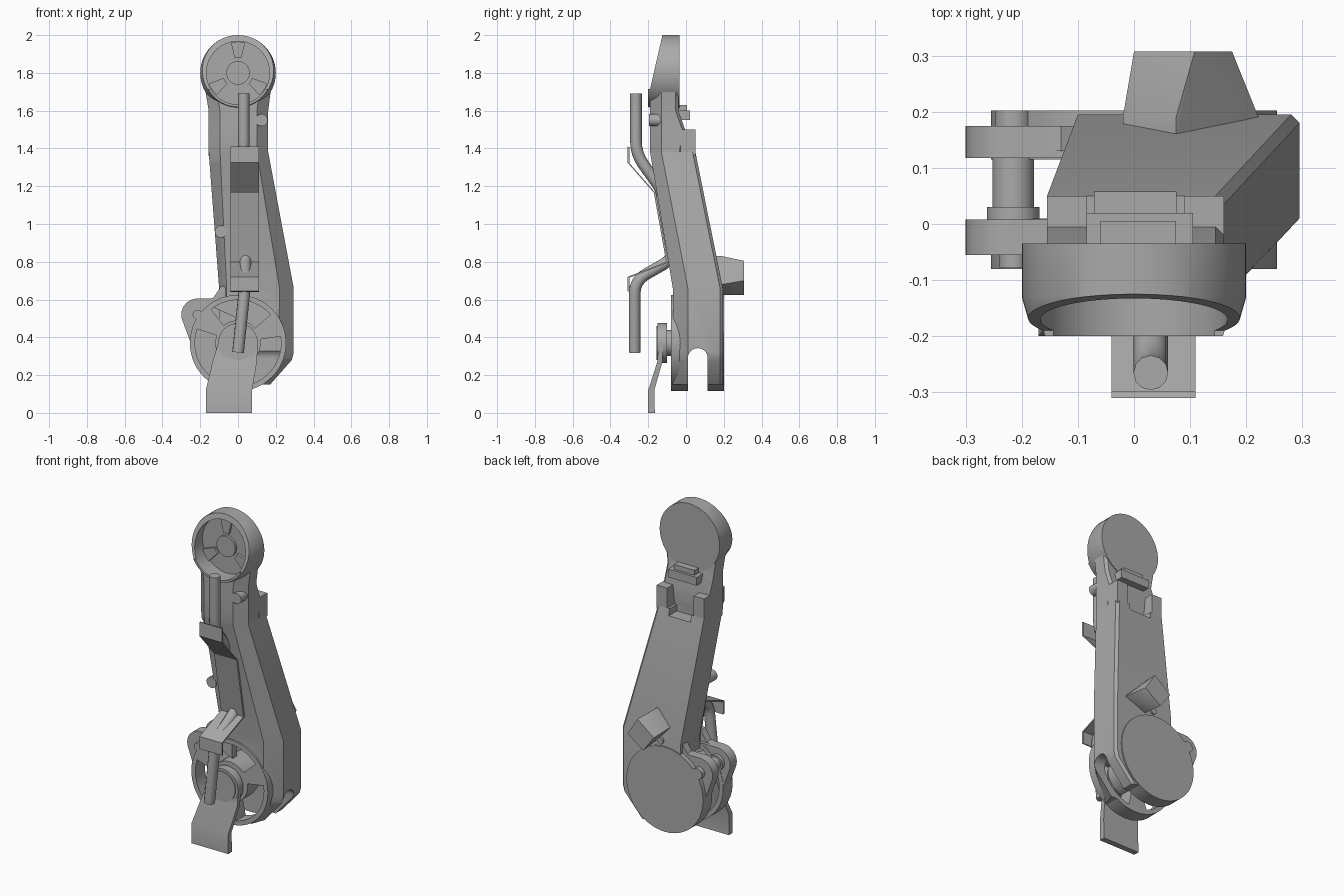
import bpy, bmesh
from math import sin, cos, pi, radians
from mathutils import Vector

cube = bpy.data.objects.get("Cube")
if cube:
    bpy.data.objects.remove(cube)

grey = bpy.data.materials.new("plain grey")
grey.use_nodes = True
grey.diffuse_color = (0.4, 0.4, 0.4, 1)
grey.node_tree.nodes["Principled BSDF"].inputs["Base Color"].default_value = (0.4, 0.4, 0.4, 1)


def finish(name, bm):
    bmesh.ops.recalc_face_normals(bm, faces=bm.faces)
    mesh = bpy.data.meshes.new(name)
    bm.to_mesh(mesh)
    bm.free()
    mesh.materials.append(grey)
    ob = bpy.data.objects.new(name, mesh)
    bpy.context.collection.objects.link(ob)
    return ob


def loft(name, rings):
    """Skin a list of point rings and cap both ends."""
    bm = bmesh.new()
    rows = [[bm.verts.new(p) for p in ring] for ring in rings]
    n = len(rows[0])
    for a, b in zip(rows, rows[1:]):
        for i in range(n):
            j = (i + 1) % n
            bm.faces.new((a[i], a[j], b[j], b[i]))
    bm.faces.new(rows[0])
    bm.faces.new(rows[-1])
    return finish(name, bm)


def hull(name, points):
    bm = bmesh.new()
    for p in points:
        bm.verts.new(p)
    out = bmesh.ops.convex_hull(bm, input=bm.verts)
    bmesh.ops.delete(bm, geom=list({v for v in out["geom_interior"] if isinstance(v, bmesh.types.BMVert)}), context="VERTS")
    bmesh.ops.dissolve_limit(bm, angle_limit=0.01, verts=bm.verts, edges=bm.edges)
    return finish(name, bm)


def prism(name, outline, y0, y1):
    return loft(name, [[(x, y, z) for x, z in outline] for y in (y0, y1)])


def box(name, x0, x1, y0, y1, z0, z1):
    return prism(name, [(x0, z0), (x1, z0), (x1, z1), (x0, z1)], y0, y1)


def circle(x, z, r, n=56):
    return [(x + r * cos(2 * pi * i / n), z + r * sin(2 * pi * i / n)) for i in range(n)]


def cyl(name, x, z, r, y0, y1):
    return prism(name, circle(x, z, r), y0, y1)


def sector(name, x, z, r0, r1, mid, half, y0, y1, n=12):
    angles = [radians(mid - half + 2 * half * i / n) for i in range(n + 1)]
    outer = [(x + r1 * cos(a), z + r1 * sin(a)) for a in angles]
    inner = [(x + r0 * cos(a), z + r0 * sin(a)) for a in reversed(angles)]
    return prism(name, outer + inner, y0, y1)


def boolean(target, tools, operation="DIFFERENCE"):
    bpy.context.view_layer.objects.active = target
    for tool in tools:
        mod = target.modifiers.new("cut", "BOOLEAN")
        mod.operation = operation
        mod.solver = "EXACT"
        mod.object = tool
        bpy.ops.object.modifier_apply(modifier=mod.name)
        bpy.data.objects.remove(tool)


def section(z, xl, xr, front, mid, back, in_l, in_r):
    """Chamfered cross-section of the arm at one height."""
    return [(xl + in_l, front, z), (xr - in_r, front, z), (xr, mid, z),
            (xr, back - 0.015, z), (xr - 0.015, back, z), (xl, back, z), (xl, mid, z)]


PIVOT = (0.0, 0.37)
HEAD = (0.0, 1.8)
LUG = (-0.215, 0.52)

# Arm body: tapered chamfered beam
arm = loft("arm_body", [
    section(0.15, -0.07, 0.17, -0.07, 0.01, 0.195, 0.02, 0.03),
    section(0.28, -0.1, 0.285, -0.07, 0.01, 0.195, 0.04, 0.08),
    section(0.32, -0.1, 0.295, -0.07, 0.01, 0.195, 0.04, 0.08),
    section(0.66, -0.1, 0.295, -0.07, 0.01, 0.195, 0.04, 0.075),
    section(1.38, -0.155, 0.16, -0.19, -0.13, 0.05, 0.06, 0.06)])
neck = loft("neck", [
    section(1.33, -0.15, 0.16, -0.18, -0.13, -0.02, 0.06, 0.06),
    section(1.38, -0.155, 0.16, -0.19, -0.13, -0.02, 0.06, 0.06),
    section(1.5, -0.155, 0.16, -0.19, -0.13, -0.005, 0.06, 0.06),
    section(1.6, -0.155, 0.16, -0.19, -0.13, -0.04, 0.06, 0.06),
    section(1.72, -0.175, 0.175, -0.19, -0.13, -0.04, 0.06, 0.06)])
boolean(arm, [box("recess_cutter", -0.07, 0.075, -0.02, 0.2, 1.34, 1.6)])

# Fork slot, rounded at the top, running across the lower end
slot = [(0.01, -0.1), (0.115, -0.1)] + [
    (0.0625 + 0.0525 * cos(pi * i / 16), 0.29 + 0.0525 * sin(pi * i / 16)) for i in range(17)]
boolean(arm, [loft("slot_cutter", [[(x, y, z) for y, z in slot] for x in (-0.6, 0.6)])])

# Top posts either side of the rear recess
for side, x0, x1 in (("right", -0.155, -0.085), ("left", 0.09, 0.16)):
    box("post_" + side, x0, x1, -0.03, 0.05, 1.36, 1.5)
box("collar", -0.085, 0.105, -0.06, 0.02, 1.55, 1.6)
box("collar_step", -0.06, 0.075, -0.06, 0.005, 1.6, 1.63)

# Round head with a sloping front face and a dished pocket
head = loft("head", [[(x, y, z) for x, z in circle(*HEAD, r)]
                     for y, r in ((-0.035, 0.2), (-0.13, 0.2), (-0.2, 0.18))])
for part in (head, neck):
    slope = loft("slope_cutter", [[(x, -0.125, 2.0), (x, -0.19, 1.715), (x, -0.4, 1.715), (x, -0.4, 2.2),
                                   (x, -0.08, 2.2)] for x in (-0.5, 0.5)])
    boolean(part, [slope, cyl("pocket_cutter", *HEAD, 0.167, -0.3, -0.1)])
cyl("head_boss", *HEAD, 0.062, -0.115, -0.09)
for i, angle in enumerate((90, 213, 327)):
    sector("head_lug_%d" % i, *HEAD, 0.08, 0.165, angle, 13, -0.115, -0.09)

# Pivot discs with rounded lug brackets, windowed at the front
front_disc = cyl("front_disc", *PIVOT, 0.255, -0.08, 0.01)
bracket_front = hull("bracket_front", [(x, y, z) for y in (-0.055, 0.008)
                                       for x, z in circle(*LUG, 0.085) + circle(*PIVOT, 0.235)])
for part in (front_disc, bracket_front, arm):
    cutters = [sector("window_cutter", *PIVOT, 0.12, 0.228, a, 44, -0.3, 0.1) for a in (85, 205, 325)]
    boolean(part, cutters)
cyl("back_disc", *PIVOT, 0.255, 0.115, 0.202)
hull("bracket_back", [(x, y, z) for y in (0.118, 0.175)
                      for x, z in circle(*LUG, 0.085) + circle(*PIVOT, 0.235)])
for y0, y1 in ((-0.065, 0.005), (0.12, 0.19)):
    prism("web_%d" % (y0 > 0), [(-0.2, 0.59), (-0.13, 0.61), (-0.09, 0.67), (0.0, 0.68), (0.0, 0.5)],
          y0 + 0.01, y1 - 0.015)
cyl("lug_pin", *LUG, 0.037, 0.0, 0.13)
cyl("lug_pin_collar", *LUG, 0.047, 0.0, 0.03)
cyl("lug_nut_front", *LUG, 0.025, -0.078, -0.05)
cyl("lug_nut_back", *LUG, 0.033, 0.17, 0.202)

# Foot lever on the front pivot
cyl("lever_hub", *PIVOT, 0.105, -0.15, -0.1)
cyl("lever_hub_rim", *PIVOT, 0.09, -0.156, -0.14)
cyl("lever_axle", *PIVOT, 0.07, -0.11, -0.05)
levels = [(0.0, -0.17, 0.075, -0.2, -0.165), (0.12, -0.17, 0.075, -0.2, -0.168),
          (0.27, -0.135, 0.1, -0.152, -0.125), (0.37, -0.105, 0.105, -0.145, -0.12)]
loft("foot_lever", [[(x0, y0, z), (x1, y0, z), (x1, y1, z), (x0, y1, z)]
                    for z, x0, x1, y0, y1 in levels])

# Bent cover strip, flared away from the arm at both ends
path = [(-0.305, 1.41), (-0.305, 1.325), (-0.165, 1.165), (-0.1, 0.8), (-0.305, 0.72), (-0.305, 0.645)]
strip = [(y - 0.005, z) for y, z in path] + [(y + 0.007, z - 0.004) for y, z in reversed(path)]
loft("cover_strip", [[(x, y, z) for y, z in strip] for x in (-0.04, 0.11)])
# Pad holding the strip against the sloping arm front
loft("strip_pad", [[(x, -0.16, 1.15), (x, -0.105, 0.82), (x, -0.07, 0.82), (x, -0.12, 1.15)]
                   for x in (-0.03, 0.1)])

# Hose running behind the strip
curve = bpy.data.curves.new("hose", "CURVE")
curve.dimensions = "3D"
curve.bevel_depth = 0.031
curve.bevel_resolution = 4
curve.use_fill_caps = True
spline = curve.splines.new("POLY")
knots = [Vector(p) for p in ((0.03, -0.265, 1.69), (0.03, -0.265, 1.37), (0.03, -0.12, 1.17),
                             (0.04, -0.06, 0.82), (0.04, -0.272, 0.7), (0.0, -0.272, 0.32))]
points = [knots[0]]
for a, b, c in zip(knots, knots[1:], knots[2:]):
    p, q = b + (a - b).normalized() * 0.07, b + (c - b).normalized() * 0.07
    points += [p.lerp(b, t).lerp(b.lerp(q, t), t) for t in (0, 0.25, 0.5, 0.75, 1)]
points.append(knots[-1])
spline.points.add(len(points) - 1)
for point, co in zip(spline.points, points):
    point.co = (*co, 1)
curve.materials.append(grey)
bpy.context.collection.objects.link(bpy.data.objects.new("hose", curve))

# Guide pegs on the arm front
cyl("guide_peg_upper", 0.125, 1.55, 0.032, -0.195, -0.12)
cyl("guide_peg_lower", -0.09, 0.96, 0.032, -0.125, -0.03)

# Angled stop block and screw on the back
base = [(0.075, 0.83), (0.222, 0.68), (0.09, 0.625), (-0.02, 0.74)]
tip = [(0.108, 0.805), (0.175, 0.7), (0.07, 0.625), (0.0, 0.72)]
hull("stop_block", [(x, 0.15, z) for x, z in base] + [(x, 0.19, z) for x, z in base]
     + [(x, 0.307, z) for x, z in tip])
cyl("back_screw", 0.03, 0.655, 0.02, 0.18, 0.205)

# Smooth the round parts while keeping hard edges
bpy.ops.object.select_all(action="DESELECT")
for ob in bpy.context.scene.objects:
    if ob.type == "MESH":
        ob.select_set(True)
        bpy.context.view_layer.objects.active = ob
bpy.ops.object.shade_smooth_by_angle(angle=radians(30))
